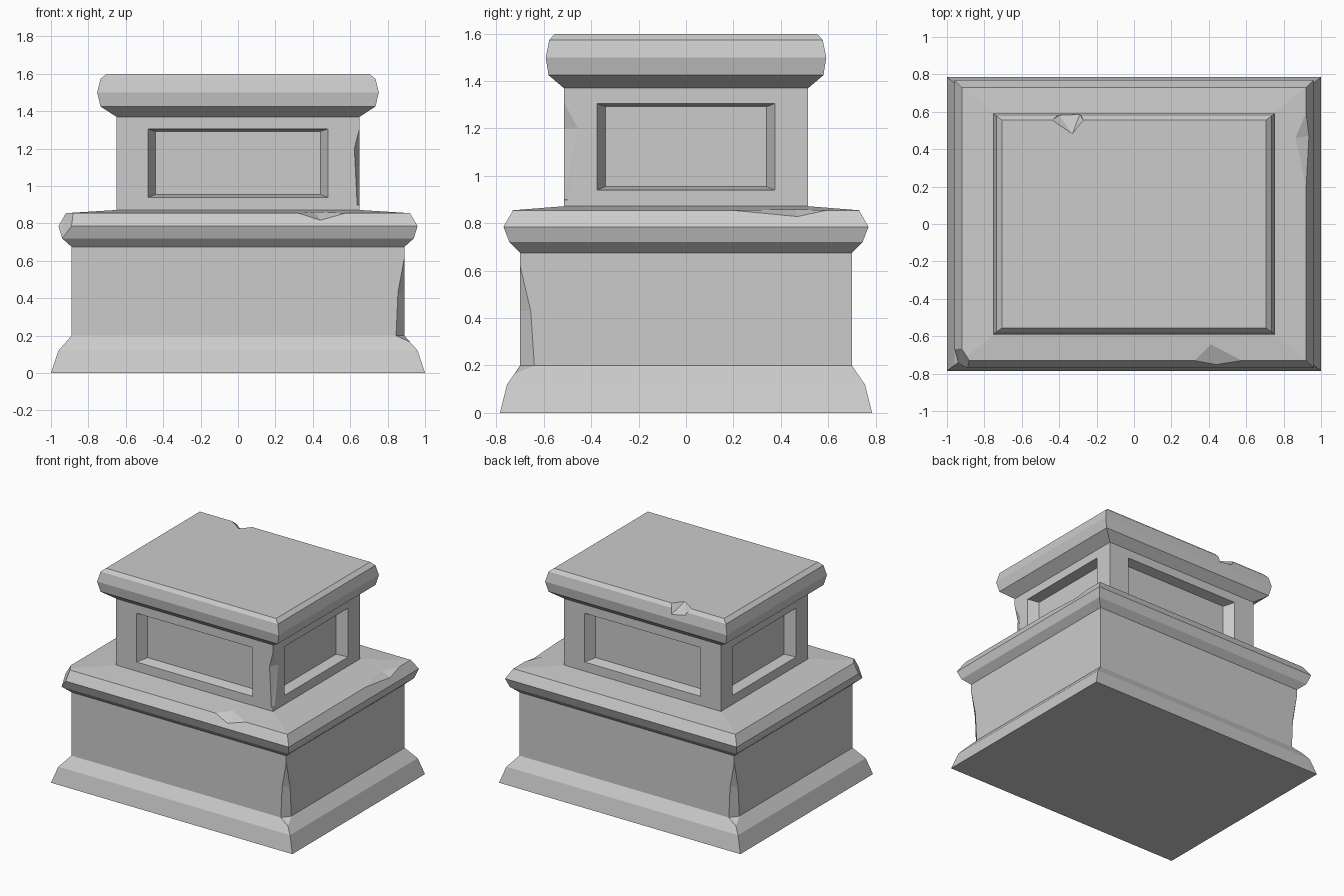
import bpy
import bmesh

cube = bpy.data.objects.get("Cube")
if cube:
    bpy.data.objects.remove(cube, do_unlink=True)

stone = bpy.data.materials.new("grey_stone")
stone.use_nodes = True
colour = (0.6, 0.6, 0.6, 1)
stone.diffuse_color = colour
bsdf = stone.node_tree.nodes["Principled BSDF"]
bsdf.inputs["Base Color"].default_value = colour
bsdf.inputs["Roughness"].default_value = 0.9


def add_object(name, bm):
    bmesh.ops.recalc_face_normals(bm, faces=bm.faces)
    mesh = bpy.data.meshes.new(name)
    bm.to_mesh(mesh)
    bm.free()
    mesh.materials.append(stone)
    obj = bpy.data.objects.new(name, mesh)
    bpy.context.collection.objects.link(obj)
    return obj


def moulding(name, profile):
    """Stack of rectangles (half width, half depth, height), capped."""
    bm = bmesh.new()
    rings = [[bm.verts.new((sx * w, sy * d, z))
              for sx, sy in ((-1, -1), (1, -1), (1, 1), (-1, 1))]
             for w, d, z in profile]
    for low, high in zip(rings, rings[1:]):
        for i in range(4):
            j = (i + 1) % 4
            bm.faces.new((low[i], low[j], high[j], high[i]))
    bm.faces.new(rings[0][::-1])
    bm.faces.new(rings[-1])
    return add_object(name, bm)


def hull(points):
    """Convex cutter around the points."""
    bm = bmesh.new()
    verts = [bm.verts.new(p) for p in points]
    out = bmesh.ops.convex_hull(bm, input=verts)
    loose = [g for g in set(out["geom_interior"] + out["geom_unused"])
             if isinstance(g, bmesh.types.BMVert)]
    bmesh.ops.delete(bm, geom=loose, context='VERTS')
    cutter = add_object("cutter", bm)
    cutter.hide_render = True
    return cutter


def carve(obj, cutters):
    """Subtract the cutters, bake the result and discard the cutters."""
    for cutter in cutters:
        mod = obj.modifiers.new("carve", 'BOOLEAN')
        mod.operation = 'DIFFERENCE'
        mod.solver = 'EXACT'
        mod.object = cutter
    bpy.context.view_layer.update()
    graph = bpy.context.evaluated_depsgraph_get()
    baked = bpy.data.meshes.new_from_object(obj.evaluated_get(graph))
    obj.modifiers.clear()
    obj.data = baked
    for cutter in cutters:
        bpy.data.objects.remove(cutter, do_unlink=True)


def panel(axis, side, surface, outer, inner, depth=0.075):
    """Tapered recess; outer and inner are (half length, low z, high z)."""
    points = []
    slope = (outer[0] - inner[0]) / depth
    margin = 0.02
    flare = (outer[0] + slope * margin, outer[1] - 0.004, outer[2] + 0.004)
    for (half, low, high), out in ((flare, surface + margin), (inner, surface - depth)):
        for u in (-half, half):
            for z in (low, high):
                points.append((u, side * out, z) if axis == 'y' else (side * out, u, z))
    return hull(points)


# Lower block: flared skirt, plain dado and cornice
base = moulding("base_block", [
    (1.0, 0.785, 0), (0.96, 0.755, 0.12), (0.89, 0.70, 0.20), (0.89, 0.70, 0.675),
    (0.94, 0.745, 0.72), (0.96, 0.77, 0.785), (0.92, 0.73, 0.855), (0.65, 0.515, 0.872)])

# Broken corners of the dado, on two opposite corners
corner = [(0.89, -0.70, 0.62), (0.855, -0.70, 0.43), (0.89, -0.655, 0.43),
          (0.845, -0.70, 0.2), (0.89, -0.64, 0.2), (0.92, -0.722, 0.165),
          (0.97, -0.78, 0.6), (0.97, -0.78, 0.165)]
chips = [hull([(s * x, s * y, z) for x, y, z in corner]) for s in (1, -1)]

# Chips on the front and side edges of the cornice
chips.append(hull([(0.32, -0.73, 0.856), (0.41, -0.64, 0.863), (0.58, -0.73, 0.856),
                   (0.44, -0.752, 0.817), (0.44, -0.8, 0.9)]))
chips.append(hull([(0.92, 0.18, 0.856), (0.86, 0.46, 0.86), (0.92, 0.6, 0.856),
                   (0.936, 0.47, 0.828), (1.0, 0.45, 0.9)]))

# Broken corner of the cornice
chips.append(hull([(-0.93, -0.65, 0.858), (-0.88, -0.73, 0.858), (-0.89, -0.77, 0.785),
                   (-0.96, -0.67, 0.785), (-0.94, -0.745, 0.72),
                   (-1.0, -0.8, 0.88), (-1.0, -0.8, 0.72)]))
carve(base, chips)

# Upper block with a sunken panel on every side and one worn corner
block = moulding("panelled_block", [(0.65, 0.515, 0.87), (0.65, 0.515, 1.372)])
cuts = []
for side in (-1, 1):
    cuts.append(panel('y', side, 0.515, (0.48, 0.94, 1.305), (0.44, 0.955, 1.292)))
    cuts.append(panel('x', side, 0.65, (0.375, 0.94, 1.305), (0.34, 0.955, 1.292)))
cuts.append(hull([(0.65, -0.515, 1.31), (0.622, -0.515, 1.2), (0.65, -0.455, 1.2),
                  (0.637, -0.515, 0.9), (0.65, -0.495, 0.9),
                  (0.7, -0.56, 1.3), (0.7, -0.56, 0.88)]))
carve(block, cuts)

# Cap slab with a chip on the back edge
cap = moulding("cap_slab", [
    (0.65, 0.515, 1.37), (0.735, 0.58, 1.425), (0.753, 0.592, 1.5),
    (0.735, 0.577, 1.573), (0.705, 0.555, 1.598)])
carve(cap, [hull([(-0.44, 0.555, 1.6), (-0.33, 0.48, 1.6), (-0.27, 0.555, 1.6),
                  (-0.40, 0.582, 1.55), (-0.29, 0.586, 1.53),
                  (-0.38, 0.65, 1.65), (-0.3, 0.65, 1.65)])])
